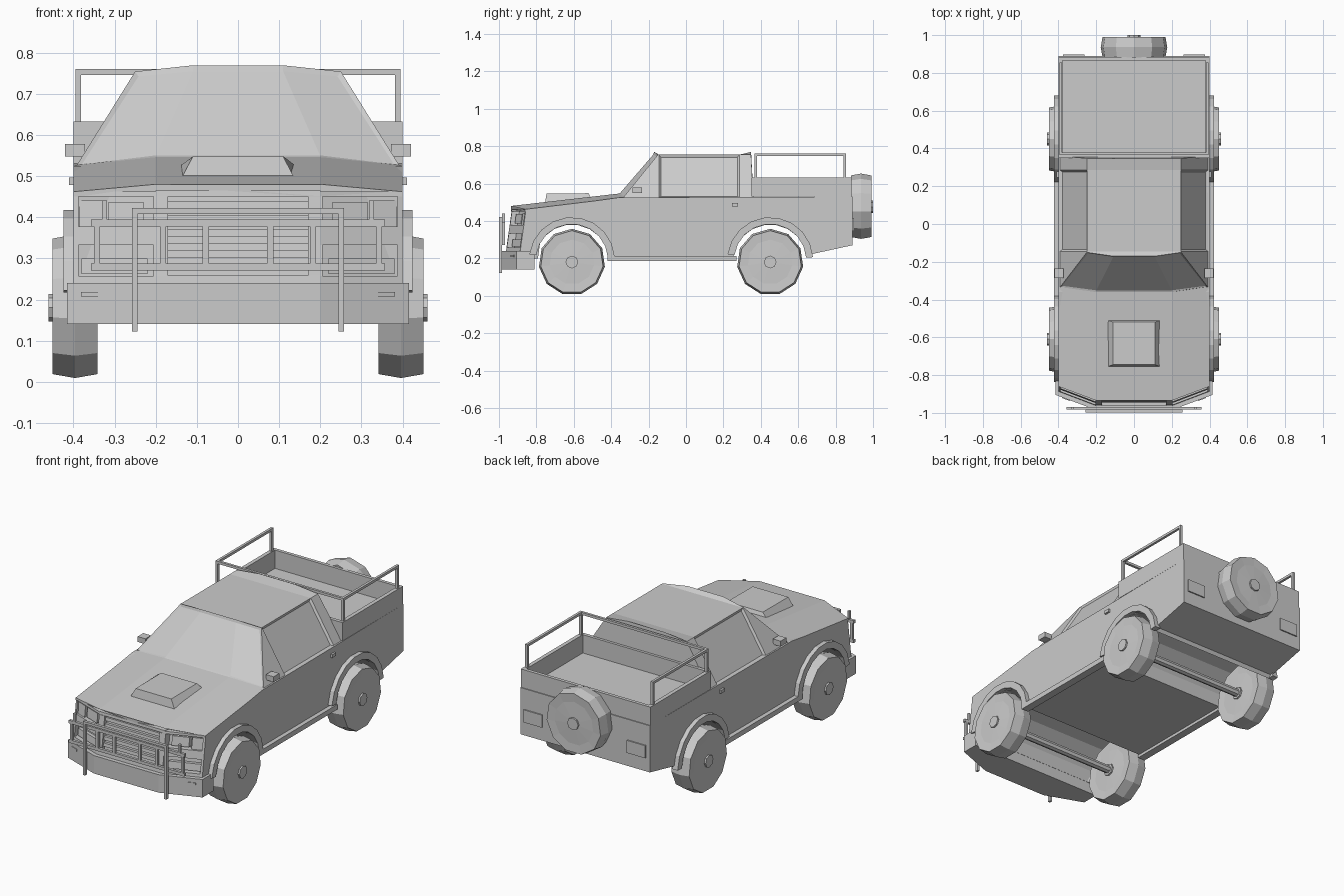
import bpy, bmesh
from math import sin, cos, pi, radians

cube = bpy.data.objects.get("Cube")
if cube:
    bpy.data.objects.remove(cube)

GREY = (0.6, 0.6, 0.6, 1)
paint = bpy.data.materials.new("plain_grey")
paint.use_nodes = True
paint.diffuse_color = GREY
paint.node_tree.nodes["Principled BSDF"].inputs["Base Color"].default_value = GREY


def finish(name, bm):
    bmesh.ops.recalc_face_normals(bm, faces=bm.faces)
    mesh = bpy.data.meshes.new(name)
    bm.to_mesh(mesh)
    bm.free()
    mesh.materials.append(paint)
    obj = bpy.data.objects.new(name, mesh)
    bpy.context.collection.objects.link(obj)
    return obj


def loft_mesh(rings, caps=True):
    bm = bmesh.new()
    rows = [[bm.verts.new(p) for p in ring] for ring in rings]
    n = len(rows[0])
    for a, b in zip(rows, rows[1:]):
        for i in range(n):
            j = (i + 1) % n
            bm.faces.new((a[i], a[j], b[j], b[i]))
    if caps:
        bm.faces.new(rows[0])
        bm.faces.new(rows[-1])
    bmesh.ops.recalc_face_normals(bm, faces=bm.faces)
    return bm


def loft(name, rings):
    return finish(name, loft_mesh(rings))


def side_prism(name, profile, x0, x1):
    return loft(name, [[(x, y, z) for y, z in profile] for x in (x0, x1)])


def plan_prism(name, plan, z0, z1):
    return loft(name, [[(x, y, z) for x, y in plan] for z in (z0, z1)])


def box(name, x0, x1, y0, y1, z0, z1):
    return plan_prism(name, [(x0, y0), (x1, y0), (x1, y1), (x0, y1)], z0, z1)


def pair(name, x0, x1, *rest):
    box("left_" + name, x0, x1, *rest)
    box("right_" + name, -x1, -x0, *rest)


def arc(cy, cz, r, start, end, steps=9):
    angles = [radians(start + (end - start) * i / steps) for i in range(steps + 1)]
    return [(cy + r * cos(a), cz + r * sin(a)) for a in angles]


AXLES = (-0.61, 0.45)
HUB = 0.18

# Lower body with wheel arches running across it
profile = [(-0.85, 0.2)]
for ay in AXLES:
    profile += arc(ay, HUB, 0.2, 174, 6)
profile += [(0.66, 0.22), (0.89, 0.27), (0.89, 0.53), (-0.36, 0.525), (-0.85, 0.455)]
side_prism("lower_body", profile, -0.4, 0.4)


# Crowned hood
def hood_ring(side_y, mid_y, side_z, mid_z, base_z):
    top = [(-0.4, side_y, side_z), (-0.2, mid_y, mid_z), (0.2, mid_y, mid_z), (0.4, side_y, side_z)]
    return top + [(x, y, base_z) for x, y, z in reversed(top)]


loft("hood", [hood_ring(-0.86, -0.935, 0.462, 0.48, 0.45),
              hood_ring(-0.33, -0.36, 0.526, 0.546, 0.5)])


# Hood scoop
def scoop_ring(w, y0, y1, z0, z1):
    return [(-w, y0, z0), (w, y0, z0), (w, y1, z1), (-w, y1, z1)]


loft("hood_scoop", [scoop_ring(0.14, -0.755, -0.51, 0.49, 0.525),
                    scoop_ring(0.11, -0.745, -0.52, 0.547, 0.548)])


# Cab with inset windscreen and side windows
def cab_ring(outer, inner, front, front_mid, rear, z, z_mid):
    half = [(inner, front_mid, z_mid), (outer, front, z), (outer, rear, z), (inner, rear, z_mid)]
    return half + [(-x, y, h) for x, y, h in reversed(half)]


bm = loft_mesh([cab_ring(0.392, 0.2, -0.335, -0.365, 0.36, 0.526, 0.544),
                cab_ring(0.25, 0.11, -0.15, -0.17, 0.348, 0.754, 0.769)])
for cut in (-0.145, 0.285):
    bmesh.ops.bisect_plane(bm, geom=bm.verts[:] + bm.edges[:] + bm.faces[:],
                           plane_co=(0, cut, 0), plane_no=(0, 1, 0))
bm.normal_update()
glass = [f for f in bm.faces if f.normal.y < -0.3]
bmesh.ops.inset_region(bm, faces=glass, thickness=0.014, depth=-0.006)
bm.normal_update()
windows = [f for f in bm.faces
           if abs(f.normal.x) > 0.7 and -0.1 < f.calc_center_median().y < 0.25]
bmesh.ops.inset_individual(bm, faces=windows, thickness=0.015, depth=-0.01)
finish("cab", bm)

# Load bed walls, floor and hoop rails
pair("bed_wall", 0.378, 0.4, 0.35, 0.885, 0.53, 0.632)
box("bed_front_wall", -0.378, 0.378, 0.35, 0.37, 0.53, 0.632)
box("tailgate", -0.378, 0.378, 0.866, 0.885, 0.53, 0.632)
pair("bed_rail", 0.381, 0.395, 0.365, 0.855, 0.746, 0.76)
for label, y in (("front", 0.365), ("rear", 0.841)):
    pair(label + "_rail_post", 0.381, 0.395, y, y + 0.014, 0.63, 0.746)
box("bed_cross_rail", -0.381, 0.381, 0.365, 0.379, 0.746, 0.76)


# Panels that follow the swept, raked front
def front_y(x, z):
    return -0.93 + max(0, abs(x) - 0.2) * 0.38 - (0.47 - z) * 0.14


def panel(name, x0, x1, z0, z1, out=0.0, back=0.06):
    rings = []
    for z in (z0, z1):
        rings.append([(x0, front_y(x0, z) - out, z), (x1, front_y(x1, z) - out, z),
                      (x1, front_y(x1, z) + back, z), (x0, front_y(x0, z) + back, z)])
    loft(name, rings)


panel("grille_core", -0.2, 0.2, 0.2, 0.455, -0.025, 0.12)
for z0, z1 in ((0.235, 0.258), (0.45, 0.465)):
    panel("grille_frame", -0.2, 0.2, z0, z1)
for i in range(5):
    z = 0.285 + i * 0.034
    panel("grille_slat", -0.175, 0.175, z, z + 0.018, -0.01, 0.04)
for label, s in (("left", 1), ("right", -1)):
    def lamp(part, a, b, *rest):
        panel(label + "_" + part, *sorted((s * a, s * b)), *rest)
    lamp("nose_core", 0.2, 0.4, 0.2, 0.455, -0.04, 0.1)
    for z0, z1 in ((0.235, 0.257), (0.333, 0.378), (0.45, 0.462)):
        lamp("lamp_frame", 0.2, 0.4, z0, z1)
    lamp("inner_lamp_post", 0.17, 0.205, 0.235, 0.462)
    lamp("outer_lamp_post", 0.388, 0.4, 0.235, 0.462)
    lamp("headlamp", 0.23, 0.315, 0.385, 0.437, -0.015)
    lamp("side_lamp", 0.33, 0.385, 0.378, 0.44, -0.012)
    lamp("lower_lamp", 0.22, 0.38, 0.262, 0.3, -0.02)

# Front bumper with indicator plates
front = [(0.415, -0.81), (0.415, -0.905), (0.2, -0.985)]
plan = front + [(-x, y) for x, y in reversed(front)]
plan_prism("front_bumper", plan, 0.14, 0.24)
for s in (1, -1):
    a, b = s * 0.34, s * 0.382
    y0, y1 = -0.937, -0.921
    plan_prism("indicator", [(a, y0), (b, y1), (b, y1 + 0.01), (a, y0 + 0.01)], 0.207, 0.218)

# Bull bar
pair("bull_bar_post", 0.244, 0.258, -0.999, -0.983, 0.122, 0.422)
box("bull_bar_top", -0.258, 0.258, -0.999, -0.983, 0.408, 0.422)
for z in (0.27, 0.378):
    box("bull_bar_rail", -0.357, 0.357, -0.983, -0.968, z, z + 0.017)
for x in (0.078, 0.182, 0.342):
    pair("bull_bar_upright", x - 0.007, x + 0.008, -0.983, -0.968, 0.28, 0.385)
pair("bull_bar_prong", 0.318, 0.33, -0.983, -0.968, 0.39, 0.44)

# Flares, sills, mirrors and handles
for label, s in (("left", 1), ("right", -1)):
    for end, ay in zip(("front", "rear"), AXLES):
        flare = arc(ay, 0.19, 0.23, 172, 4) + arc(ay, 0.19, 0.193, 4, 172)
        side_prism(label + "_" + end + "_flare", flare, s * 0.39, s * 0.424)
pair("sill", 0.38, 0.424, -0.42, 0.27, 0.185, 0.213)
pair("mirror", 0.372, 0.42, -0.285, -0.235, 0.548, 0.578)
pair("door_handle", 0.398, 0.411, 0.245, 0.278, 0.478, 0.496)

# Rear lamps
pair("rear_lamp", 0.262, 0.375, 0.885, 0.897, 0.345, 0.415)


# Wheels: crowned tyre, slightly dished face and a small hub
def wheel(name, location, axis):
    section = [(-0.055, 0.04), (-0.052, 0.12), (-0.055, 0.168), (0, 0.178),
               (0.055, 0.168), (0.052, 0.12), (0.055, 0.04)]
    hub = [(-0.064, 0.034), (0.064, 0.034)]
    for part, pts, n in (("tyre", section, 11), ("hub", hub, 8)):
        rings = []
        for w, r in pts:
            ring = []
            for i in range(n):
                a = pi / 2 + 2 * pi * i / n
                u, z = r * cos(a), r * sin(a)
                ring.append((w, u, z) if axis == "x" else (u, w, z))
            rings.append(ring)
        loft(name + "_" + part, rings).location = location


for end, ay in zip(("front", "rear"), AXLES):
    wheel("left_" + end, (0.396, ay, HUB), "x")
    wheel("right_" + end, (-0.396, ay, HUB), "x")
    rod = arc(ay, HUB, 0.022, 0, 315, 7)
    side_prism(end + "_axle", rod, -0.35, 0.35)
wheel("spare", (0, 0.936, 0.475), "y")
